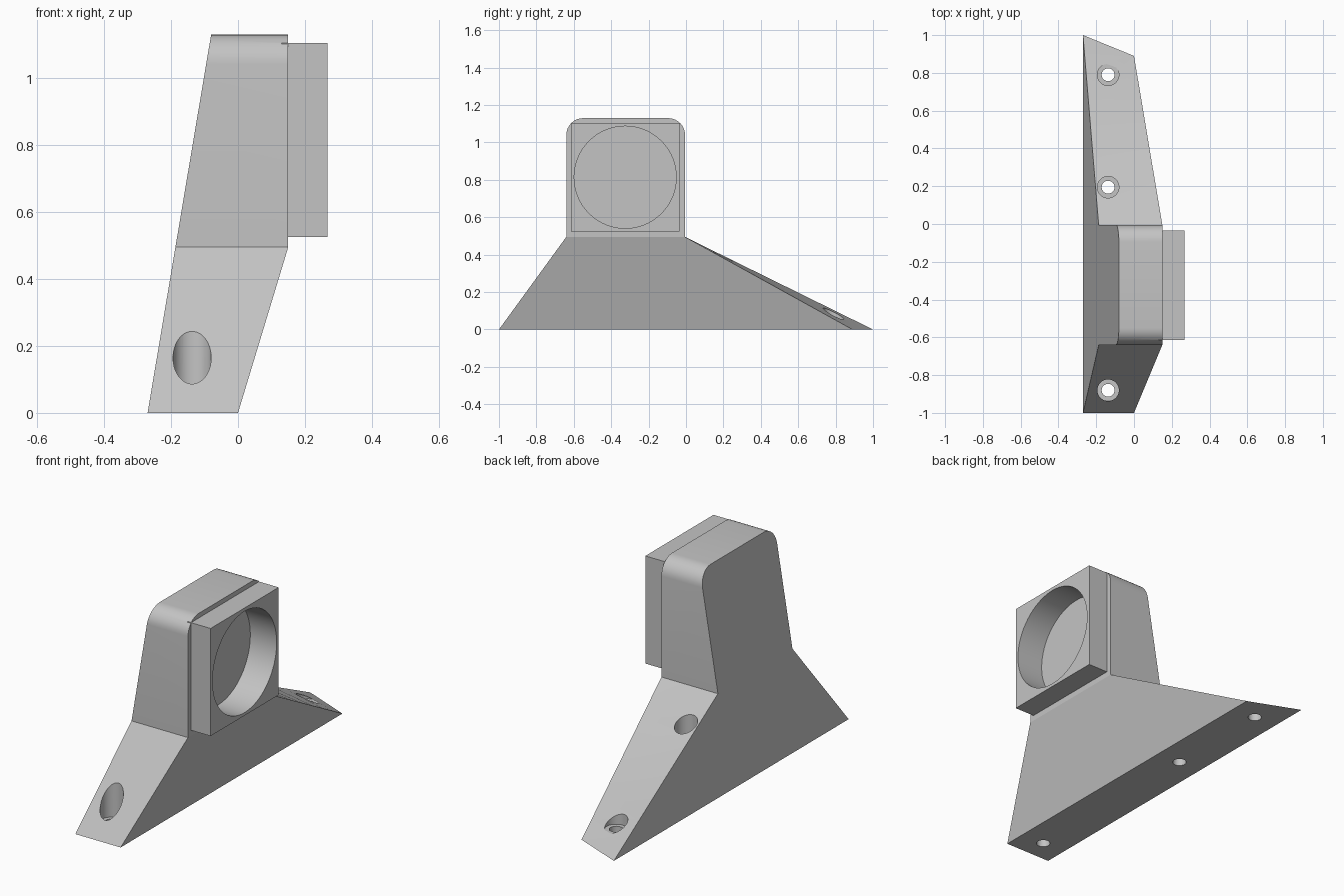
import bpy, bmesh, math
from mathutils import Matrix, Vector

cube = bpy.data.objects.get("Cube")
if cube:
    bpy.data.objects.remove(cube, do_unlink=True)

grey = bpy.data.materials.new("light grey")
grey.use_nodes = True
grey.diffuse_color = (0.55, 0.55, 0.55, 1)
grey.node_tree.nodes["Principled BSDF"].inputs["Base Color"].default_value = (0.55, 0.55, 0.55, 1)

SHOULDER, TOP, RADIUS = 0.495, 1.13, 0.09


def make_object(name, bm):
    bmesh.ops.recalc_face_normals(bm, faces=bm.faces[:])
    mesh = bpy.data.meshes.new(name)
    bm.to_mesh(mesh)
    bm.free()
    mesh.materials.append(grey)
    ob = bpy.data.objects.new(name, mesh)
    bpy.context.collection.objects.link(ob)
    return ob


def box(name, low, high):
    low, high = Vector(low), Vector(high)
    bm = bmesh.new()
    bmesh.ops.create_cube(bm, size=1, matrix=Matrix.Translation((low + high) / 2)
                          @ Matrix.Diagonal((*(high - low), 1)))
    return make_object(name, bm)


def cylinder(name, radius, start, end):
    start, end = Vector(start), Vector(end)
    axis = end - start
    turn = axis.to_track_quat('Z', 'Y').to_matrix().to_4x4()
    bm = bmesh.new()
    bmesh.ops.create_cone(bm, cap_ends=True, segments=64, radius1=radius, radius2=radius,
                          depth=axis.length, matrix=Matrix.Translation((start + end) / 2) @ turn)
    return make_object(name, bm)


def combine(target, tool, operation):
    tool.hide_render = True
    mod = target.modifiers.new(operation.lower(), 'BOOLEAN')
    mod.object, mod.operation, mod.solver = tool, operation, 'EXACT'
    bpy.context.view_layer.objects.active = target
    bpy.ops.object.modifier_apply(modifier=mod.name)
    bpy.data.objects.remove(tool, do_unlink=True)


def mix(a, b, t):
    return a + (b - a) * t


def ring(z, inset=0.0):
    """Four corners of the body's horizontal section at height z."""
    t = min(z / SHOULDER, 1)
    left, right = -0.27 + 0.168 * z, mix(0, 0.15, t)
    front = mix(-1, -0.64, t) + inset
    return [(left, front, z), (right, front, z),
            (right, mix(0.89, -0.005, t) - inset, z),
            (left, mix(1, -0.005, t) - inset, z)]


# Body: flared foot below, block with rounded upper edges above
sections = [ring(SHOULDER * i / 8) for i in range(9)]
for i in range(9):
    a = math.pi / 2 * i / 8
    sections.append(ring(TOP - RADIUS + RADIUS * math.sin(a), RADIUS * (1 - math.cos(a))))
bm = bmesh.new()
rows = [[bm.verts.new(p) for p in s] for s in sections]
for low, high in zip(rows, rows[1:]):
    for k in range(4):
        n = (k + 1) % 4
        bm.faces.new((low[k], low[n], high[n], high[k]))
bm.faces.new(rows[0][::-1])
bm.faces.new(rows[-1])
bmesh.ops.triangulate(bm, faces=[f for f in bm.faces if f.normal.length == 0 or
                                 all(v.co.z <= SHOULDER + 0.001 and v.co.y > -0.1 for v in f.verts)])
body = make_object("mounting_bracket", bm)

# Square holder plate on the side, with a deep round socket
combine(body, box("holder_plate", (0.13, -0.615, 0.525), (0.267, -0.035, 1.105)), 'UNION')
combine(body, cylinder("socket_cutter", 0.273, (0.11, -0.325, 0.814), (0.4, -0.325, 0.814)), 'DIFFERENCE')

# Counterbored screw holes through the foot
for y in (-0.88, 0.195, 0.79):
    combine(body, cylinder("head_cutter", 0.057, (-0.137, y, 0.055), (-0.137, y, 0.6)), 'DIFFERENCE')
    combine(body, cylinder("screw_cutter", 0.034, (-0.137, y, -0.1), (-0.137, y, 0.3)), 'DIFFERENCE')

# Smooth the round walls and keep the other edges crisp
bpy.ops.object.select_all(action='DESELECT')
body.select_set(True)
bpy.context.view_layer.objects.active = body
bpy.ops.object.shade_smooth_by_angle(angle=math.radians(15))
